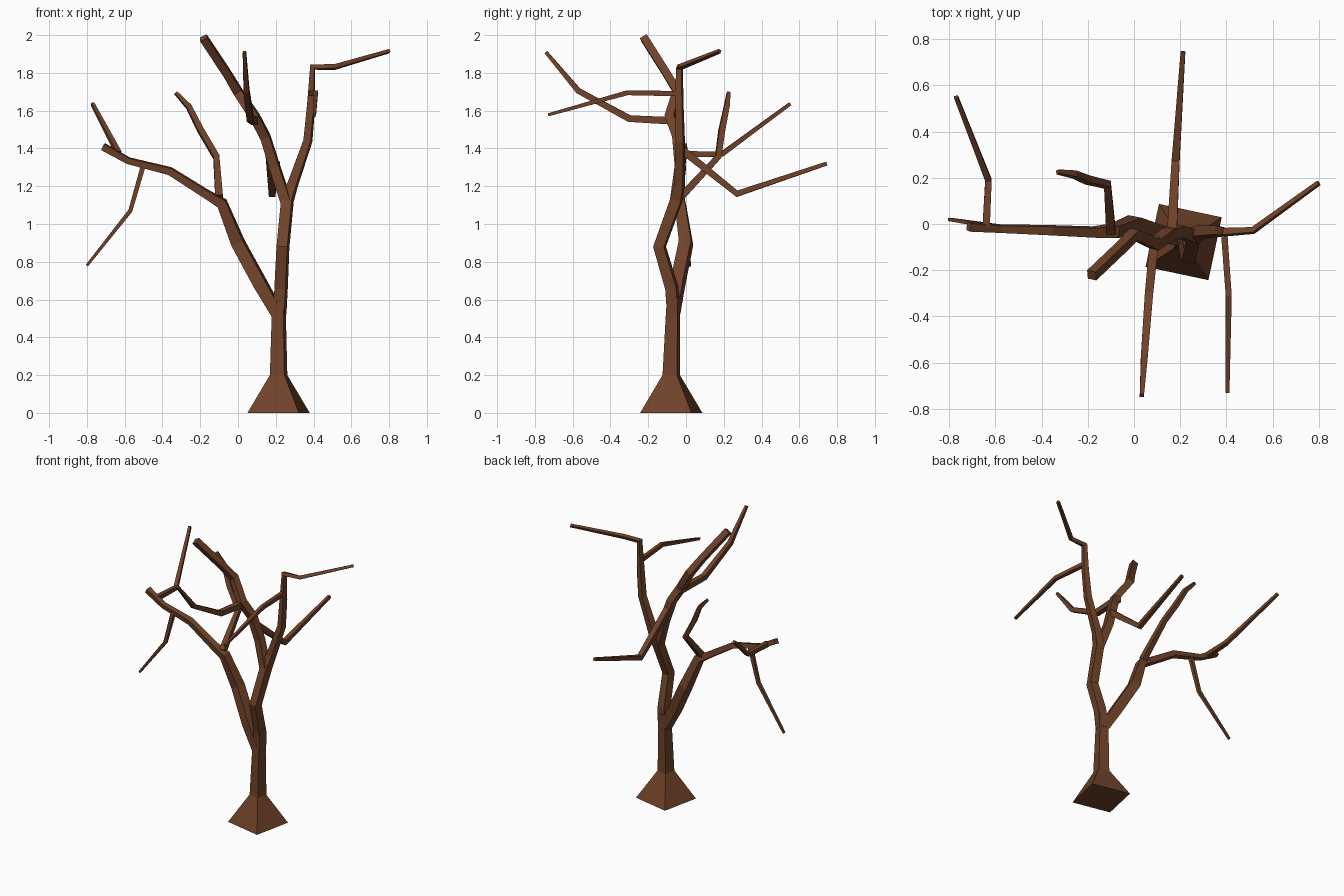
import bpy, bmesh, math
from mathutils import Vector

bark = bpy.data.materials.new("brown_bark")
bark.diffuse_color = (0.16, 0.055, 0.022, 1)

TWIST = math.radians(-12)


def limb(name, pts, twist=0.0):
    """Sweep a square section along (x, y, z, half_width) points."""
    p = [Vector(q[:3]) for q in pts]
    n = len(p)
    seg = [(p[i + 1] - p[i]).normalized() for i in range(n - 1)]
    u = Vector((math.cos(twist), math.sin(twist), 0))
    bm = bmesh.new()
    rings, prev = [], None
    for i in range(n):
        t = (seg[max(i - 1, 0)] + seg[min(i, n - 2)]).normalized()
        if prev is not None:
            u = prev.rotation_difference(t) @ u
        u = (u - t * u.dot(t)).normalized()
        v, h = t.cross(u), pts[i][3]
        rings.append([bm.verts.new(p[i] + (u * a + v * b) * h)
                      for a, b in ((-1, -1), (1, -1), (1, 1), (-1, 1))])
        prev = t
    for a, b in zip(rings, rings[1:]):
        for k in range(4):
            j = (k + 1) % 4
            bm.faces.new((a[k], a[j], b[j], b[k]))
    bm.faces.new(rings[0][::-1])
    bm.faces.new(rings[-1])
    bmesh.ops.recalc_face_normals(bm, faces=bm.faces)
    me = bpy.data.meshes.new(name)
    bm.to_mesh(me)
    bm.free()
    me.materials.append(bark)
    ob = bpy.data.objects.new(name, me)
    bpy.context.collection.objects.link(ob)


# Trunk with flared foot
limb("trunk", [(.215, -.078, 0, .139), (.215, -.078, .2, .039),
               (.216, -.07, .5, .032), (.222, -.066, .62, .029)], TWIST)

# Main limbs
limb("left_limb", [(.212, -.068, .52, .030), (.12, -.045, .68, .034),
                   (.0, .0, .9, .033), (-.085, -.03, 1.11, .027),
                   (-.17, -.035, 1.16, .021), (-.36, -.027, 1.28, .019),
                   (-.58, -.02, 1.335, .016), (-.715, -.012, 1.41, .018)], TWIST)
limb("right_limb", [(.222, -.066, .52, .029), (.228, -.075, .66, .030),
                    (.238, -.14, .88, .029), (.262, -.05, 1.13, .029),
                    (.29, -.035, 1.21, .024), (.37, -.03, 1.44, .020),
                    (.388, -.035, 1.64, .018), (.395, -.035, 1.83, .015),
                    (.515, -.028, 1.832, .012), (.80, .178, 1.915, .009)], TWIST)
limb("centre_limb", [(.258, -.055, 1.11, .027), (.195, -.03, 1.3, .026),
                     (.145, -.045, 1.46, .025), (.09, -.085, 1.565, .025),
                     (0, -.045, 1.7, .023), (-.06, -.105, 1.8, .021),
                     (-.183, -.222, 1.985, .021)], TWIST)

# Side branches, each leaving one of the limbs
branches = {
    "left_upright_branch": [(-.10, -.03, 1.14, .020), (-.115, .17, 1.355, .016),
                            (-.2, .19, 1.5, .016), (-.26, .215, 1.62, .014),
                            (-.33, .225, 1.695, .009)],
    "left_drooping_branch": [(-.5, -.02, 1.315, .013), (-.57, -.015, 1.07, .011),
                             (-.80, .02, .78, .007)],
    "left_back_branch": [(-.64, -.015, 1.37, .016), (-.63, .19, 1.37, .014),
                         (-.77, .55, 1.635, .009)],
    "right_front_branch": [(.39, -.035, 1.69, .014), (.41, -.31, 1.695, .013),
                           (.405, -.73, 1.578, .008)],
    "centre_front_branch": [(.09, -.05, 1.545, .020), (.065, -.3, 1.558, .018),
                            (.045, -.57, 1.705, .015), (.034, -.742, 1.91, .009)],
    "centre_back_branch": [(.165, -.03, 1.40, .021), (.18, .27, 1.16, .017),
                           (.212, .745, 1.32, .010)],
}
for name, pts in branches.items():
    limb(name, pts)
